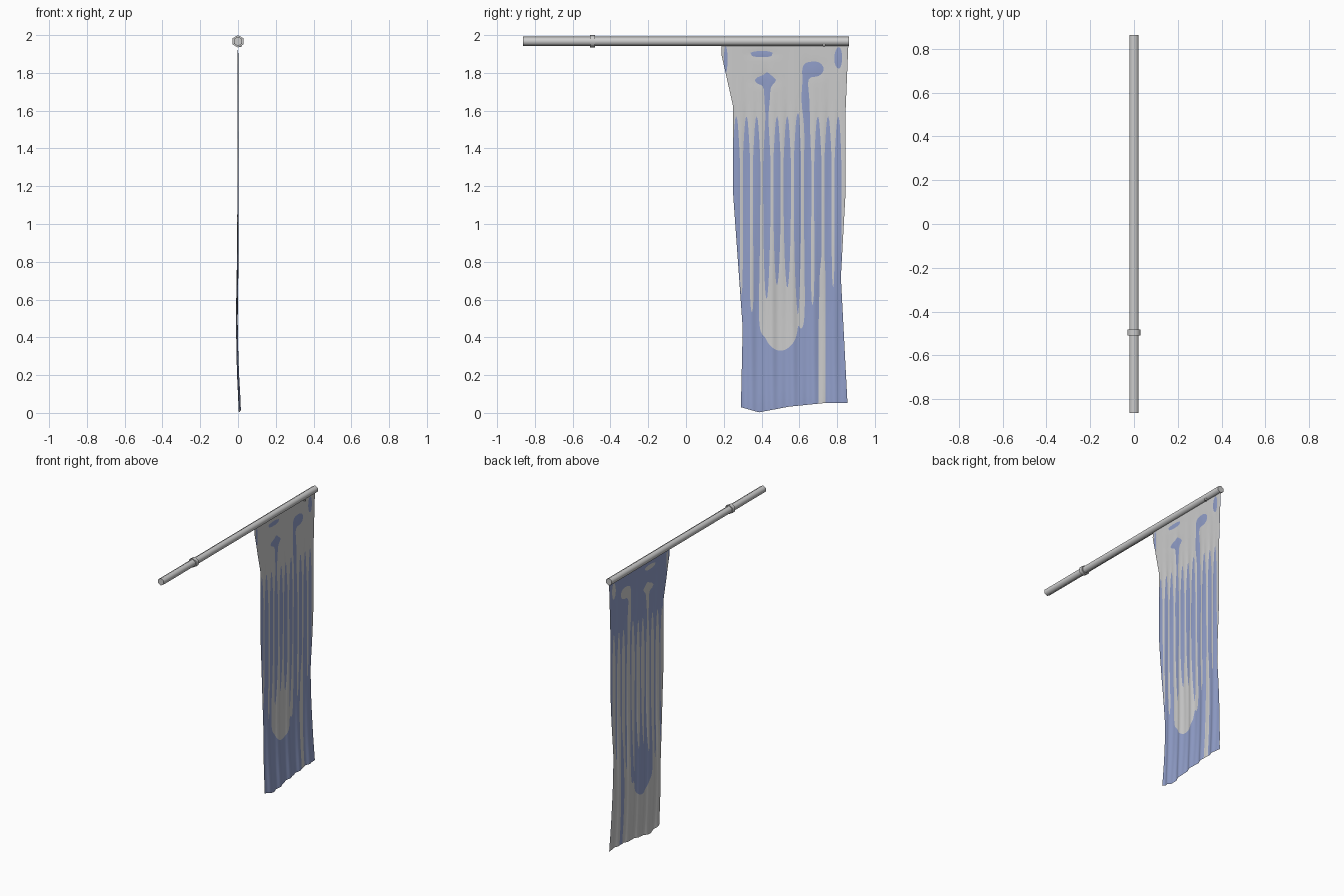
import bpy, bmesh, math
from math import exp, sin, cos, pi

if "Cube" in bpy.data.objects:
    bpy.data.objects.remove(bpy.data.objects["Cube"])

POLE_Z = 1.967


def lerp_points(pts, t):
    """Piecewise linear lookup in (t, value) pairs."""
    for (a, va), (b, vb) in zip(pts, pts[1:]):
        if t <= b:
            return va + (vb - va) * (t - a) / (b - a)
    return pts[-1][1]


def smooth(a, b, t):
    t = max(0.0, min(1.0, (t - a) / (b - a)))
    return t * t * (3 - 2 * t)


def bump(y, z, cy, cz, ry, rz):
    return exp(-((y - cy) / ry) ** 2 - ((z - cz) / rz) ** 2)


def hex_rod(name, radius, length, y):
    bpy.ops.mesh.primitive_cylinder_add(vertices=6, radius=radius, depth=length,
                                        location=(0, y, POLE_Z), rotation=(pi / 2, 0, 0))
    ob = bpy.context.object
    ob.name = name
    bpy.ops.object.shade_smooth_by_angle(angle=math.radians(65))
    return ob


# Horizontal pole and its collar
hex_rod("pole", 0.025, 1.725, 0)
hex_rod("collar", 0.033, 0.027, -0.495)

# Cloth outline: side edges by height, hem height by position along the hem
LEFT = [(0, .29), (.45, .30), (.8, .275), (1.15, .25), (1.62, .25), (1.9, .187), (1.96, .19)]
RIGHT = [(0, .857), (.05, .855), (.72, .82), (1.17, .845), (1.6, .845), (1.96, .86)]
HEM = [(0, .03), (.17, .003), (.45, .033), (.8, .053), (1, .053)]


def drape(y, z):
    """Sideways position of the hanging cloth: folds deepen toward the hem."""
    k = 1 - z / 1.96
    fold = .0045 * k * sin(2 * pi * y / .11 + .8 * sin(3 * z)) + .002 * k * sin(2 * pi * y / .055)
    sway = -.007 * exp(-((z - .5) / .28) ** 2) + .009 * exp(-(z / .16) ** 2)
    return fold + sway


def lining_gap(y, z):
    """Which sheet lies on the +x side: positive = face, negative = lining."""
    d = -.55 + 1.7 * smooth(1.3, 1.7, z)
    d += 1.3 * bump(y, z, .5, .58, .13, .27)
    d += .9 * cos(2 * pi * (y - .455) / .054) * smooth(.35, .9, z) * (1 - smooth(1.5, 1.75, z))
    d += 1.2 * exp(-((y - .72) / .02) ** 2) * (1 - smooth(.7, .85, z))
    d += 1.2 * smooth(.81, .85, y) * smooth(.7, 1.1, z)
    for cy, cz, ry, rz in ((.42, 1.76, .07, .03), (.43, 1.70, .02, .1), (.4, 1.9, .08, .02),
                           (.68, 1.82, .06, .05), (.81, 1.88, .03, .07), (.21, 1.87, .012, .09),
                           (.63, 1.65, .025, .15)):
        d -= 2.2 * bump(y, z, cy, cz, ry, rz)
    return .0012 * max(-1, min(1, d))


def sheet(name, side, ny=110, nz=120):
    bm = bmesh.new()
    rows = []
    for j in range(nz + 1):
        row = []
        for i in range(ny + 1):
            u = i / ny
            hem = lerp_points(HEM, u)
            z = hem + (1.955 - hem) * j / nz
            a, b = lerp_points(LEFT, z), lerp_points(RIGHT, z)
            y = a + (b - a) * u
            row.append(bm.verts.new((drape(y, z) + side * lining_gap(y, z), y, z)))
        rows.append(row)
    for r0, r1 in zip(rows, rows[1:]):
        for i in range(ny):
            quad = [r0[i], r0[i + 1], r1[i + 1], r1[i]]
            f = bm.faces.new(quad)
            f.smooth = True
    me = bpy.data.meshes.new(name)
    bm.to_mesh(me)
    bm.free()
    ob = bpy.data.objects.new(name, me)
    bpy.context.collection.objects.link(ob)
    return ob


# Two nearly touching layers of the banner that weave through each other
sheet("banner_face", 1)
lining = sheet("banner_lining", -1)
blue = bpy.data.materials.new("blue_cloth")
blue.diffuse_color = (.28, .34, .58, 1)
blue.use_nodes = True
blue.node_tree.nodes["Principled BSDF"].inputs["Base Color"].default_value = blue.diffuse_color
lining.data.materials.append(blue)

# Small cloth tie beside the pole near its tip
bpy.ops.mesh.primitive_cube_add(size=1, location=(.012, .73, 1.947))
tie = bpy.context.object
tie.name = "tie_knot"
tie.scale = (.014, .012, .02)
